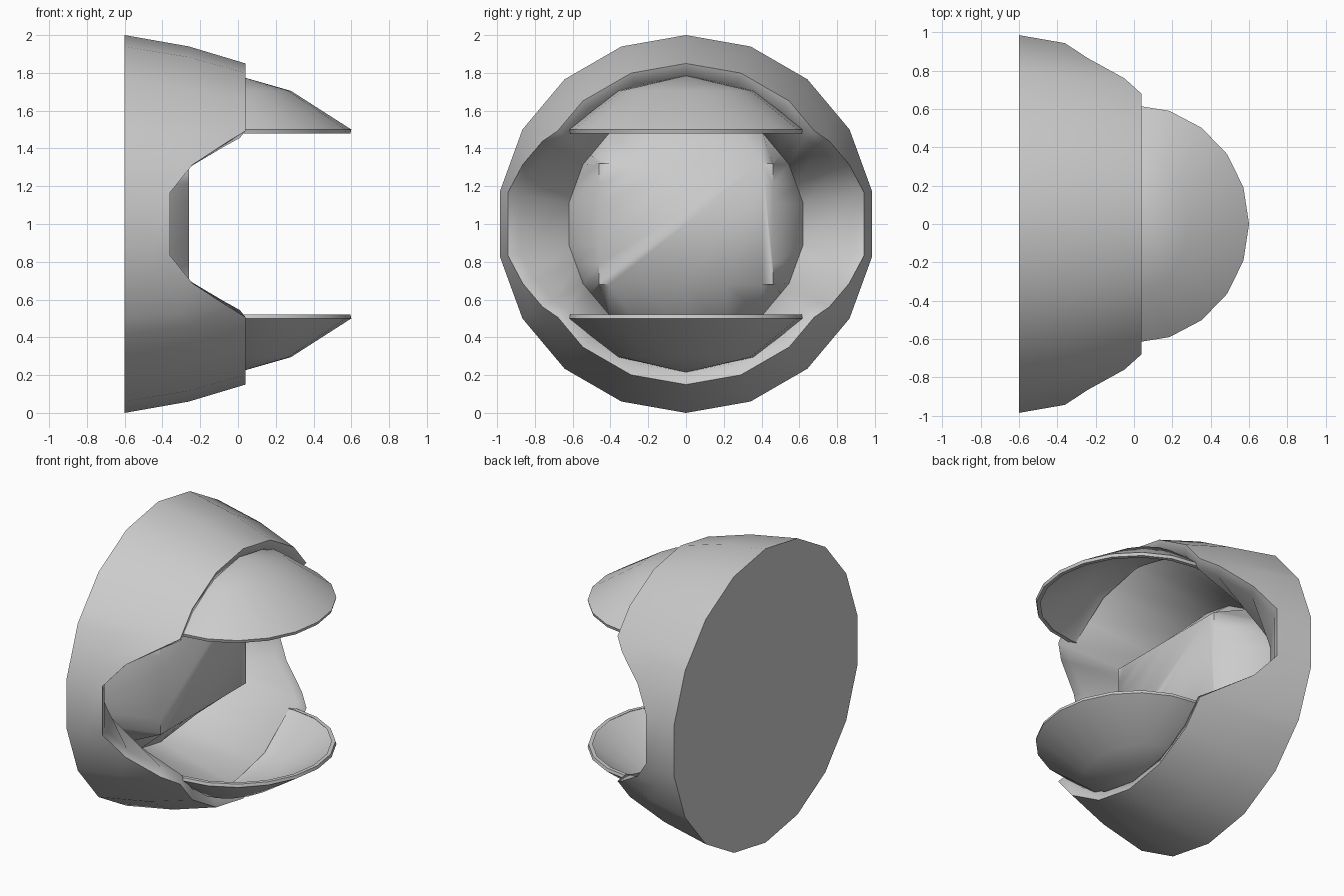
import bpy, bmesh, math
from mathutils import Vector

if "Cube" in bpy.data.objects:
    bpy.data.objects.remove(bpy.data.objects["Cube"])

def finish(name, bm, angle):
    bmesh.ops.recalc_face_normals(bm, faces=bm.faces)
    me = bpy.data.meshes.new(name)
    bm.to_mesh(me)
    bm.free()
    ob = bpy.data.objects.new(name, me)
    bpy.context.collection.objects.link(ob)
    bpy.ops.object.select_all(action='DESELECT')
    ob.select_set(True)
    bpy.context.view_layer.objects.active = ob
    bpy.ops.object.shade_smooth_by_angle(angle=math.radians(angle))
    return ob

def loft(bm, rings):
    """Join rings of points with quads, return the vertex rings."""
    vs = [[bm.verts.new(p) for p in ring] for ring in rings]
    for a, b in zip(vs, vs[1:]):
        n = len(a)
        for i in range(n):
            j = (i + 1) % n
            bm.faces.new((a[i], a[j], b[j], b[i]))
    return vs

# Housing: 18-sided dome along x, front rim dips at both sides
PROFILE = [(-0.6, 1.0), (-0.26, 0.94), (0.04, 0.85)]

def radius(x):
    for (x0, r0), (x1, r1) in zip(PROFILE, PROFILE[1:]):
        if x <= x1:
            return r0 + (r1 - r0) * (x - x0) / (x1 - x0)
    return PROFILE[-1][1]

quarter = [(0, .04), (20, .04), (40, .04), (54, .04), (60, -.05), (70, -.24), (80, -.36)]
half = quarter + [(180 - a, x) for a, x in reversed(quarter)]
rim = half + [(360 - a, x) for a, x in reversed(half[1:-1])]

def point(a, x, r):
    off = (a % 20) - 10                       # keep extra points on the 18-gon sides
    r *= math.cos(math.radians(10)) / math.cos(math.radians(off))
    t = math.radians(a)
    return Vector((x, r * math.sin(t), 1 + r * math.cos(t)))

def clamp(v, m):
    return max(-m, min(m, v))

back, mid, edge, lip, inner, block = [], [], [], [], [], []
for a, x in rim:
    xm = -0.6 + (x + 0.6) * 0.53
    back.append(point(a, -0.6, 1.0))
    mid.append(point(a, xm, radius(xm)))
    edge.append(point(a, x, radius(x)))
    lip.append(point(a, x - 0.03, radius(x) - 0.065))
    p = point(a, -0.58, 0.63)
    inner.append(p)
    # cavity floor rises again to a flat rectangular block
    block.append(Vector((-0.26, clamp(p.y, 0.46), 1 + clamp(p.z - 1, 0.32))))
bm = bmesh.new()
rings = loft(bm, [back, mid, edge, lip, inner, block])
bm.faces.new(rings[0])
bm.faces.new(rings[-1])
finish("housing", bm, 72)

# Lids: thin, low-poly half caps above and below the opening
def lid(name, sign):
    bm = bmesh.new()
    n = 20
    def cap(d):
        return [[((rx - d) * math.cos(2 * math.pi * i / n),
                  (ry - d) * math.sin(2 * math.pi * i / n),
                  1 + sign * (z - dz)) for i in range(n)]
                for rx, ry, z, dz in ((.28, .36, .705, d * .9), (.6, .62, .5, d * .6),
                                      (.595, .615, .48, 0))]
    outer, under = cap(0), cap(0.025)
    rings = loft(bm, outer + under[::-1])
    for ring, z in ((rings[0], 0.785), (rings[-1], 0.76)):
        pole = bm.verts.new((0, 0, 1 + sign * z))
        for i in range(n):
            bm.faces.new((ring[i], ring[(i + 1) % n], pole))
    # trim the part buried in the housing
    bmesh.ops.bisect_plane(bm, geom=bm.verts[:] + bm.edges[:] + bm.faces[:],
                           plane_co=(-0.03, 0, 0), plane_no=(-1, 0, 0), clear_outer=True)
    finish(name, bm, 60)

lid("upper_lid", 1)
lid("lower_lid", -1)
